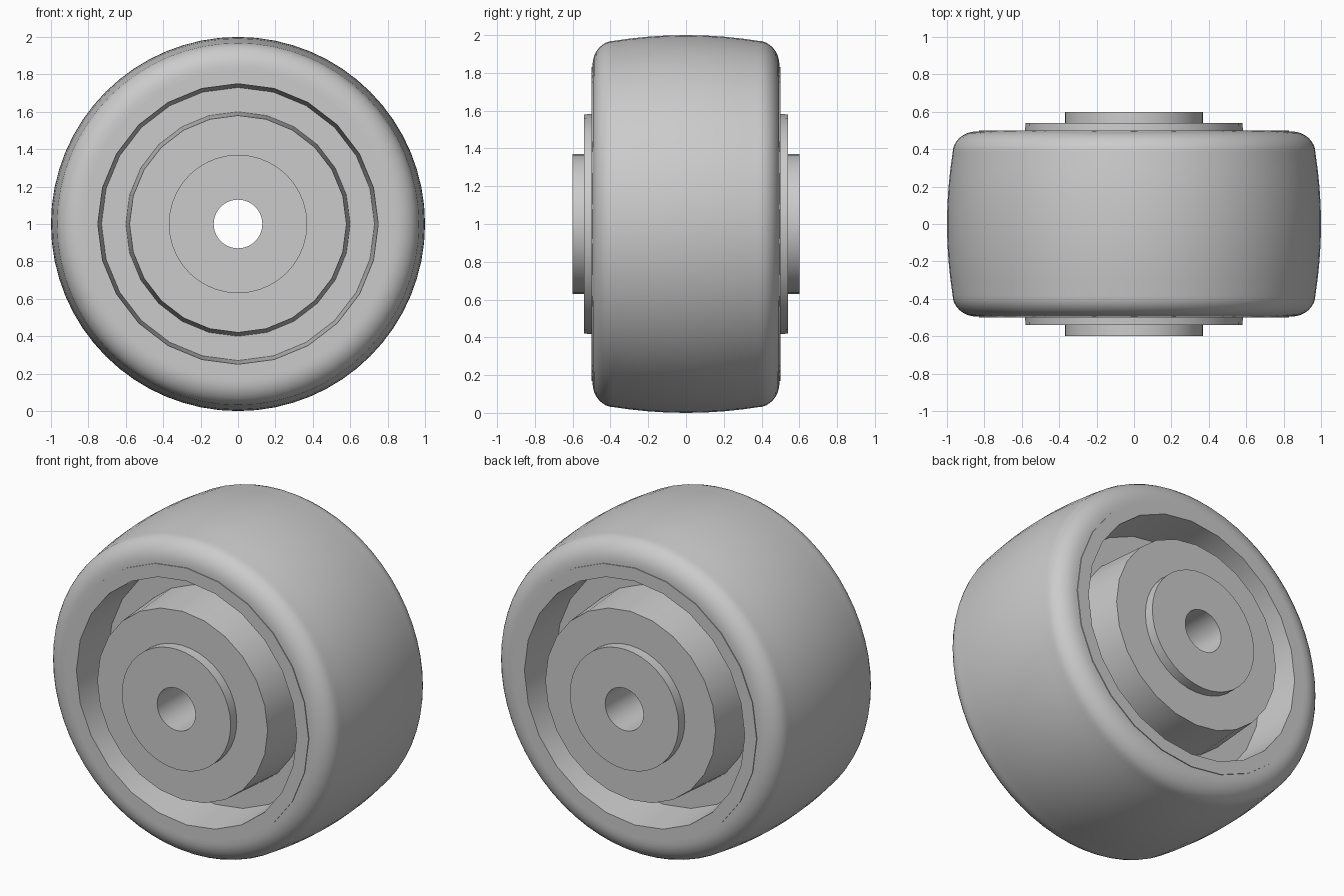
import bpy
import bmesh
import math

cube = bpy.data.objects.get("Cube")
if cube:
    bpy.data.objects.remove(cube, do_unlink=True)

grey = bpy.data.materials.new("plain grey")
grey.use_nodes = True
colour = (0.6, 0.6, 0.6, 1)
grey.diffuse_color = colour
grey.node_tree.nodes["Principled BSDF"].inputs["Base Color"].default_value = colour


def lathe(name, half, sides):
    """Spin a half profile of (radius, y), mirrored in y, about the axle line."""
    profile = half + [(r, -y) for r, y in reversed(half) if y > 0]
    bm = bmesh.new()
    rings = []
    for i in range(sides):
        a = math.tau * i / sides
        rings.append([bm.verts.new((r * math.sin(a), y, 1 + r * math.cos(a)))
                      for r, y in profile])
    n = len(profile)
    for i in range(sides):
        a, b = rings[i], rings[(i + 1) % sides]
        for j in range(n):
            k = (j + 1) % n
            bm.faces.new((a[j], a[k], b[k], b[j]))
    bmesh.ops.recalc_face_normals(bm, faces=bm.faces)
    mesh = bpy.data.meshes.new(name)
    bm.to_mesh(mesh)
    bm.free()
    mesh.materials.append(grey)
    obj = bpy.data.objects.new(name, mesh)
    bpy.context.collection.objects.link(obj)
    bpy.ops.object.select_all(action="DESELECT")
    obj.select_set(True)
    bpy.context.view_layer.objects.active = obj
    bpy.ops.object.shade_smooth_by_angle(angle=math.radians(30))
    return obj


# Tyre: shallow crown, rounded shoulders, flat side walls
crown = [(1 - 0.03 * (y / 0.38) ** 2, y) for y in (0, 0.1, 0.2, 0.3, 0.38)]
shoulder = [(0.84 + 0.13 * math.cos(t), 0.38 + 0.115 * math.sin(t))
            for t in (math.pi / 2 * i / 8 for i in range(1, 9))]
lathe("tyre", crown + shoulder + [(0.78, 0.495)], 64)

# Rim: raised lip, deep tapered groove and hub
lathe("rim", [(0.83, 0.5), (0.75, 0.5), (0.73, 0.22), (0.6, 0.22),
              (0.58, 0.54), (0.3, 0.54)], 24)

# Axle bushing with an open bore
lathe("bushing", [(0.37, 0.6), (0.13, 0.6)], 40)
